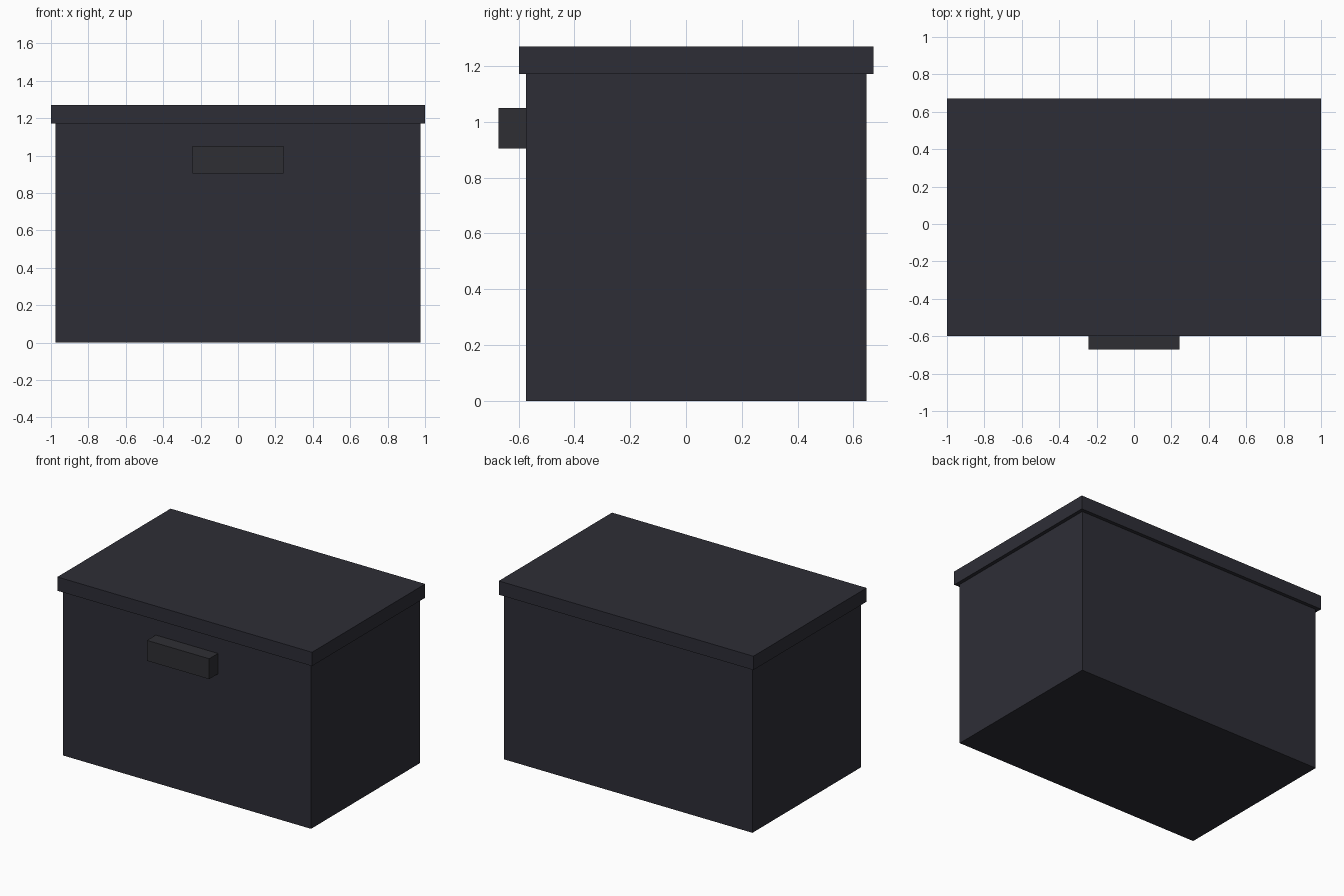
import bpy
from mathutils import Vector

cube = bpy.data.objects.get("Cube")
if cube:
    bpy.data.objects.remove(cube, do_unlink=True)


def make_material(name, rgb):
    mat = bpy.data.materials.new(name)
    mat.use_nodes = True
    color = (*rgb, 1.0)
    mat.diffuse_color = color
    mat.node_tree.nodes["Principled BSDF"].inputs["Base Color"].default_value = color
    return mat


def box(name, low, high, mat):
    low, high = Vector(low), Vector(high)
    bpy.ops.mesh.primitive_cube_add(size=1, location=(low + high) / 2)
    obj = bpy.context.object
    obj.name = name
    obj.scale = high - low
    bpy.ops.object.transform_apply(location=False, rotation=False, scale=True)
    obj.data.materials.append(mat)
    return obj


charcoal = make_material("charcoal blue", (0.027, 0.027, 0.037))
handle_grey = make_material("charcoal grey", (0.028, 0.028, 0.034))

# Main box
box("body", (-0.975, -0.573, 0), (0.975, 0.647, 1.172), charcoal)

# Overhanging lid
box("lid", (-1, -0.598, 1.172), (1, 0.672, 1.27), charcoal)

# Front pull handle
box("front_handle", (-0.244, -0.672, 0.905), (0.244, -0.573, 1.05), handle_grey)
